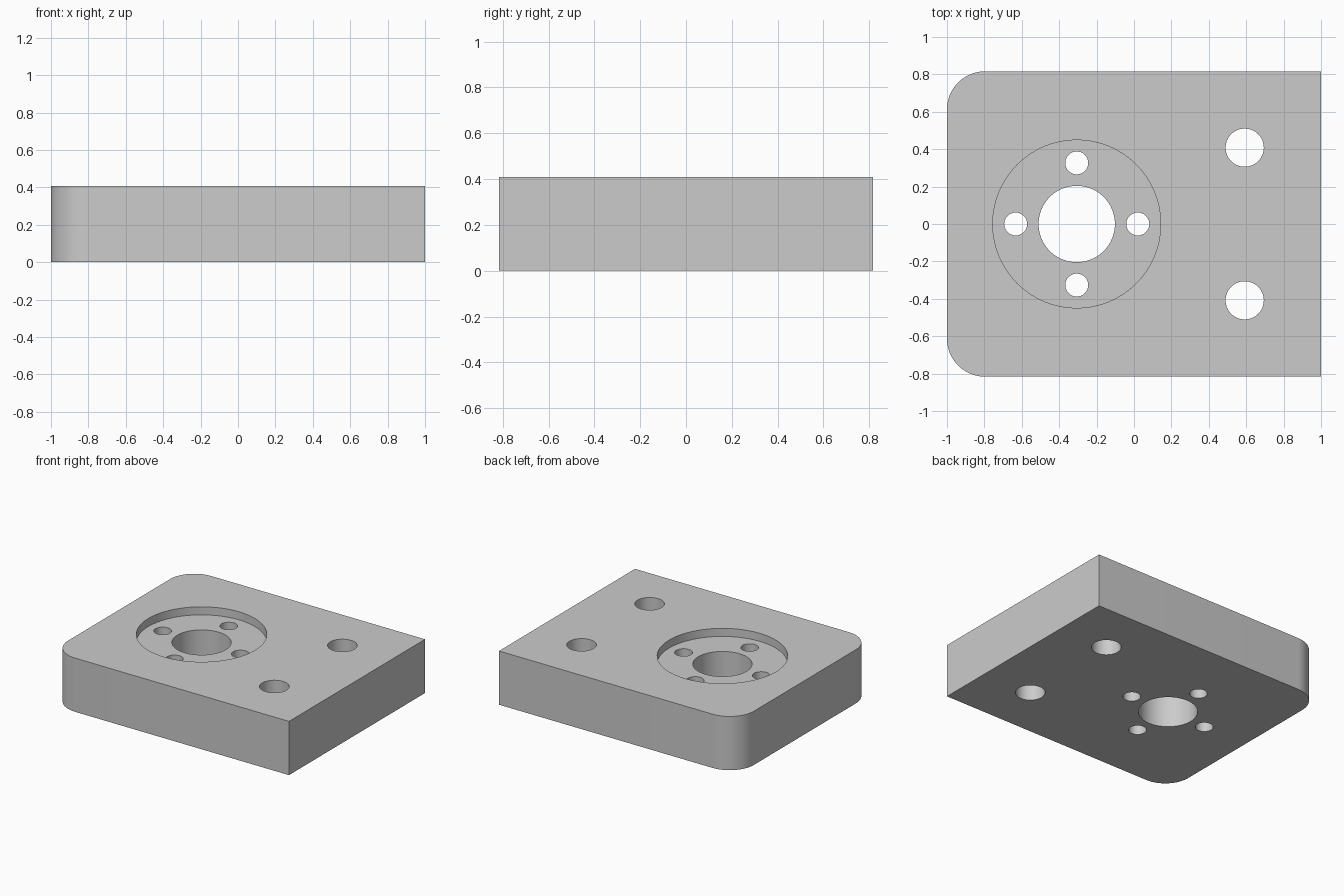
import bpy
import bmesh
from math import radians, cos, sin

cube = bpy.data.objects.get("Cube")
if cube:
    bpy.data.objects.remove(cube, do_unlink=True)

U = 1 / 49                     # one design unit
LENGTH, WIDTH, HEIGHT = 98, 80, 20
CORNER = 10
BORE_X = -15

# Single plain grey
grey = bpy.data.materials.new("plain grey")
grey.use_nodes = True
colour = (0.6, 0.6, 0.6, 1)
grey.diffuse_color = colour
grey.node_tree.nodes["Principled BSDF"].inputs["Base Color"].default_value = colour


def prism(name, outline, z0, z1):
    """Extrude an outline, given in design units, from z0 to z1."""
    bm = bmesh.new()
    face = bm.faces.new([bm.verts.new((x * U, y * U, z0 * U)) for x, y in outline])
    top = bmesh.ops.extrude_face_region(bm, geom=[face])["geom"]
    verts = [v for v in top if isinstance(v, bmesh.types.BMVert)]
    bmesh.ops.translate(bm, verts=verts, vec=(0, 0, (z1 - z0) * U))
    bmesh.ops.recalc_face_normals(bm, faces=bm.faces)
    mesh = bpy.data.meshes.new(name)
    bm.to_mesh(mesh)
    bm.free()
    mesh.materials.append(grey)
    obj = bpy.data.objects.new(name, mesh)
    bpy.context.collection.objects.link(obj)
    return obj


def arc(x, y, r, start, end, steps):
    angles = [radians(start + (end - start) * i / steps) for i in range(steps + 1)]
    return [(x + r * cos(a), y + r * sin(a)) for a in angles]


# Block with two rounded corners at the right end
hx, hy = LENGTH / 2, WIDTH / 2
outline = [(hx, -hy), (hx, hy)]
outline += arc(CORNER - hx, hy - CORNER, CORNER, 90, 180, 16)
outline += arc(CORNER - hx, CORNER - hy, CORNER, 180, 270, 16)
block = prism("mounting_block", outline, 0, HEIGHT)

# Cutters: name, x, y, radius, lowest point
cuts = [("recess", BORE_X, 0, 22, HEIGHT - 3), ("bore", BORE_X, 0, 10, -2)]
for dx, dy in ((1, 0), (0, 1), (-1, 0), (0, -1)):
    cuts.append(("screw_hole", BORE_X + 16 * dx, 16 * dy, 3, -2))
for side in (1, -1):
    cuts.append(("mounting_hole", 29, 20 * side, 5, -2))

cutters = []
for name, x, y, r, z in cuts:
    cutter = prism(name + "_cutter", arc(x, y, r, 0, 360, 64)[:-1], z, HEIGHT + 2)
    cutter.hide_render = True
    cutters.append(cutter)
    mod = block.modifiers.new(name, "BOOLEAN")
    mod.operation = "DIFFERENCE"
    mod.solver = "EXACT"
    mod.object = cutter

# Apply the cuts, drop the cutters and smooth the round walls
bpy.ops.object.select_all(action="DESELECT")
block.select_set(True)
bpy.context.view_layer.objects.active = block
for mod in list(block.modifiers):
    bpy.ops.object.modifier_apply(modifier=mod.name)
for cutter in cutters:
    bpy.data.objects.remove(cutter, do_unlink=True)
bpy.ops.object.shade_smooth_by_angle(angle=radians(30))
